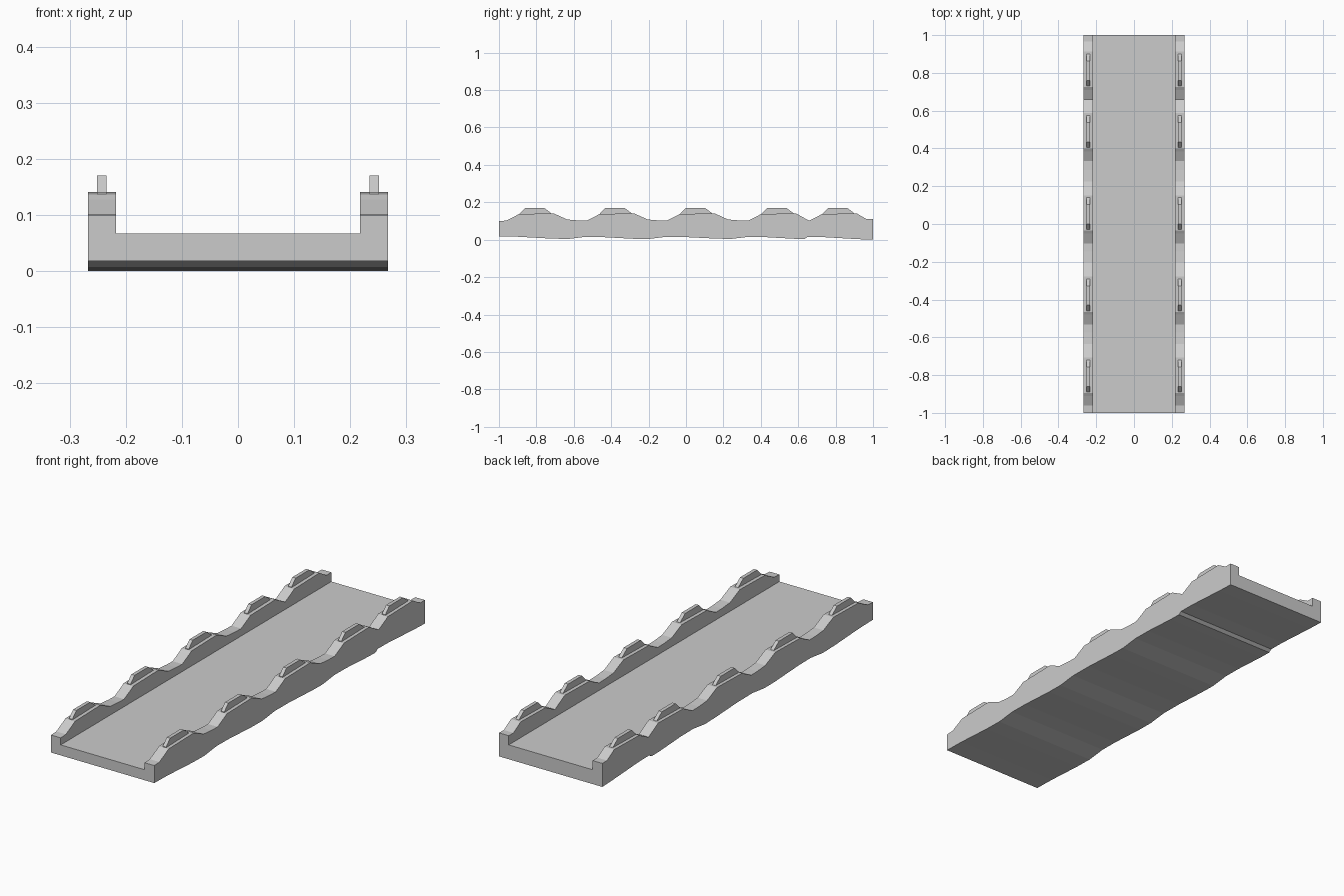
import bpy

if "Cube" in bpy.data.objects:
    bpy.data.objects.remove(bpy.data.objects["Cube"])

HALF_W, INNER, FLOOR = 0.267, 0.217, 0.067
BUMPS = [-0.91, -0.48, -0.05, 0.385, 0.71]    # front edge of each raised pad


def new_object(name, verts, faces):
    mesh = bpy.data.meshes.new(name)
    mesh.from_pydata(verts, [], faces)
    mesh.update()
    obj = bpy.data.objects.new(name, mesh)
    bpy.context.collection.objects.link(obj)
    return obj


def lerp_profile(points, y):
    for (y0, z0), (y1, z1) in zip(points, points[1:]):
        if y0 <= y <= y1:
            return z0 + (z1 - z0) * (y - y0) / (y1 - y0)
    return points[-1][1]


# Wavy rail top: short ramp, gently rising pad, long two-step descent
top = [(-1.0, 0.10)]
for i, b in enumerate(BUMPS):
    top += [(b - 0.052, 0.102), (b, 0.128), (b + 0.015, 0.137), (b + 0.202, 0.141)]
    if i == 4:
        top += [(0.965, 0.11)]
    elif i != 3:
        top += [(b + 0.275, 0.108)]
        top += [(b + 0.335, 0.103)]
top += [(1.0, 0.11)]

# Shallow scalloped underside
bottom = [(-1.0, 0.018), (-0.9, 0.016), (-0.72, 0.006), (-0.63, 0.004),
          (-0.54, 0.015), (-0.45, 0.014), (-0.28, 0.005), (-0.2, 0.004),
          (-0.11, 0.015), (0.0, 0.014), (0.16, 0.006), (0.24, 0.004),
          (0.33, 0.015), (0.42, 0.014), (0.58, 0.005), (0.635, 0.004),
          (0.65, 0.015), (0.73, 0.014), (0.92, 0.003), (1.0, 0.0)]

# Trough body: U-shaped sections lofted along y
stations = sorted({round(y, 4) for y, _ in top + bottom})
verts, faces = [], []
for y in stations:
    t, b = lerp_profile(top, y), lerp_profile(bottom, y)
    section = [(-HALF_W, b), (HALF_W, b), (HALF_W, t), (INNER, t),
               (INNER, FLOOR), (-INNER, FLOOR), (-INNER, t), (-HALF_W, t)]
    verts += [(x, y, z) for x, z in section]
for s in range(len(stations) - 1):
    for k in range(8):
        a, c = s * 8 + k, s * 8 + (k + 1) % 8
        faces.append((a, a + 8, c + 8, c))
last = (len(stations) - 1) * 8
faces += [tuple(range(8)), tuple(range(last + 7, last - 1, -1))]
new_object("trough_body", verts, faces)


# Low fins standing on the pads, mirrored to the other rail
for i, b in enumerate(BUMPS):
    side = [(b + 0.02, 0.128), (b + 0.19, 0.128), (b + 0.19, 0.141),
            (b + 0.152, 0.17), (b + 0.05, 0.17), (b + 0.02, 0.14)]
    n = len(side)
    v = [(x, y, z) for x in (0.234, 0.251) for y, z in side]
    f = [tuple(range(n - 1, -1, -1)), tuple(range(n, 2 * n))]
    f += [(k, (k + 1) % n, (k + 1) % n + n, k + n) for k in range(n)]
    fin = new_object(f"rail_fin_{i + 1}", v, f)
    fin.modifiers.new("mirror", 'MIRROR').use_axis[0] = True
